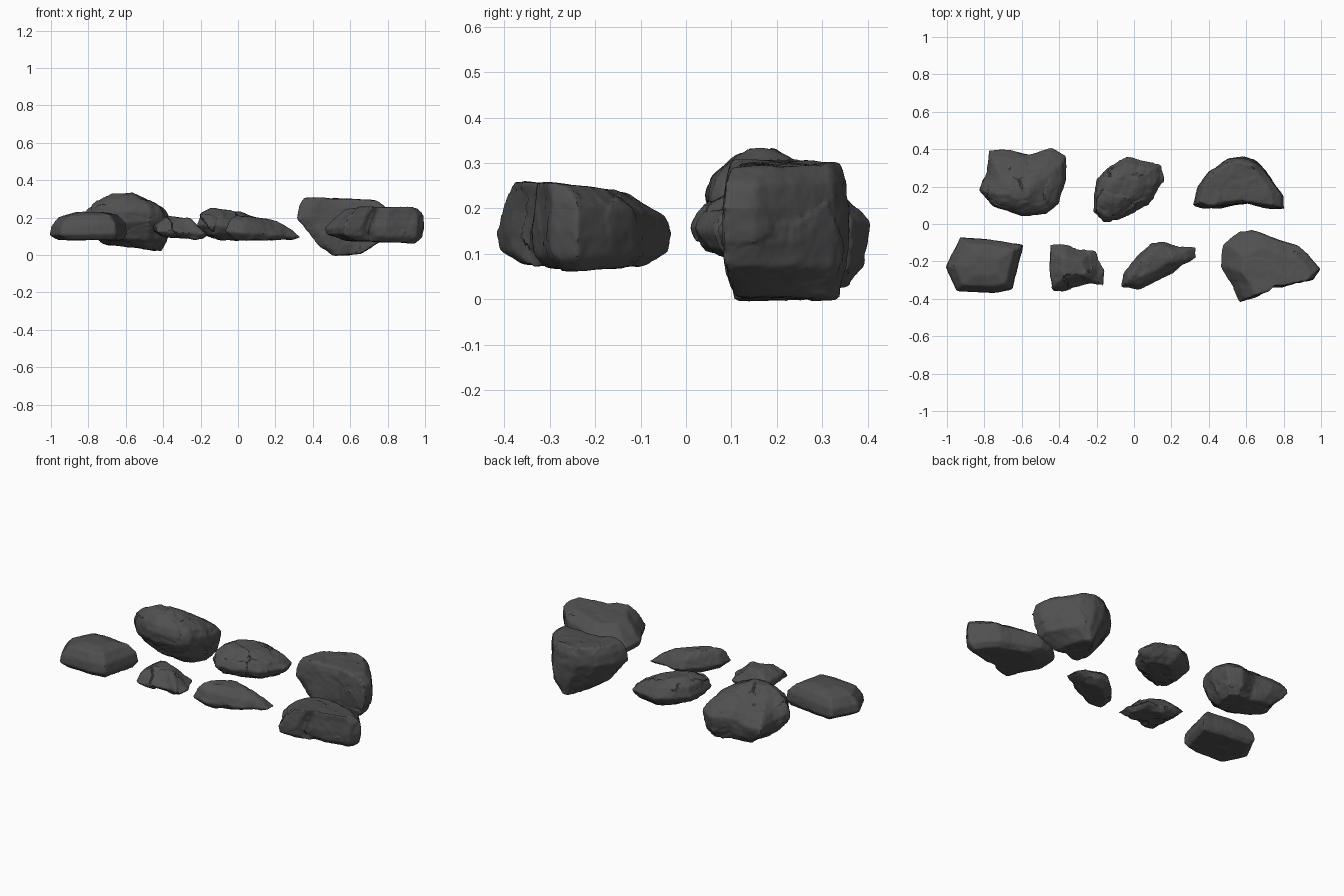
import bpy
import bmesh
from mathutils import Vector, noise

# Remove the default cube
default_cube = bpy.data.objects.get("Cube")
if default_cube:
    bpy.data.objects.remove(default_cube, do_unlink=True)

# Single dark stone colour
stone = bpy.data.materials.new("dark_grey_stone")
stone.use_nodes = True
stone_colour = (0.08, 0.08, 0.08, 1)
stone.diffuse_color = stone_colour
shader = stone.node_tree.nodes["Principled BSDF"]
shader.inputs["Base Color"].default_value = stone_colour
shader.inputs["Roughness"].default_value = 0.9


def loft(outline, rings):
    """Stack scaled copies of an outline; all sizes are in hundredths.

    Each ring is: width scale, depth scale, height, x shift, y shift,
    x tilt, y tilt.
    """
    points = [Vector(p) / 100 for p in outline]
    low = Vector([min(p[i] for p in points) for i in range(2)])
    high = Vector([max(p[i] for p in points) for i in range(2)])
    centre = (low + high) / 2
    bm = bmesh.new()
    loops = []
    for ring in rings:
        wide, deep, height, shift_x, shift_y, tilt_x, tilt_y = [v / 100 for v in ring]
        loop = []
        for p in points:
            dx = (p.x - centre.x) * wide
            dy = (p.y - centre.y) * deep
            loop.append(bm.verts.new((centre.x + dx + shift_x,
                                      centre.y + dy + shift_y,
                                      height + tilt_x * dx + tilt_y * dy)))
        loops.append(loop)
    count = len(points)
    for lower, upper in zip(loops, loops[1:]):
        for i in range(count):
            j = (i + 1) % count
            bm.faces.new((lower[i], lower[j], upper[j], upper[i]))
    bm.faces.new(loops[0][::-1])
    bm.faces.new(loops[-1])
    bmesh.ops.triangulate(bm, faces=bm.faces[:])
    bmesh.ops.recalc_face_normals(bm, faces=bm.faces[:])
    mesh = bpy.data.meshes.new("rock_mesh")
    bm.to_mesh(mesh)
    bm.free()
    return mesh


def chisel(mesh, roughness):
    """Break the surface into tilted facets with small ledges and dimples."""
    bm = bmesh.new()
    bm.from_mesh(mesh)
    bm.normal_update()
    moves = []
    for v in bm.verts:
        warped = v.co + noise.noise_vector(v.co * 9) * 0.02
        place = warped * 9
        cell = noise.voronoi(place)[1][0]
        facet = noise.noise_vector(cell * 3.7).dot(place - cell) * 0.012
        lumps = noise.fractal(v.co * 14, 0.8, 2.1, 4) * 0.005
        moves.append(v.normal * (facet + lumps) * roughness)
    for v, move in zip(bm.verts, moves):
        v.co += move
    bm.to_mesh(mesh)
    bm.free()


def build_rock(name, roughness, outline, rings):
    rock = bpy.data.objects.new(name, loft(outline, rings))
    bpy.context.collection.objects.link(rock)
    remesh = rock.modifiers.new("even_faces", "REMESH")
    remesh.mode = "VOXEL"
    remesh.voxel_size = 0.008
    soften = rock.modifiers.new("worn_edges", "SMOOTH")
    soften.factor = 0.5
    soften.iterations = 4
    graph = bpy.context.evaluated_depsgraph_get()
    mesh = bpy.data.meshes.new_from_object(rock.evaluated_get(graph))
    rock.modifiers.clear()
    rock.data = mesh
    chisel(mesh, roughness)
    mesh.materials.clear()
    mesh.materials.append(stone)
    bpy.ops.object.select_all(action="DESELECT")
    rock.select_set(True)
    bpy.context.view_layer.objects.active = rock
    bpy.ops.object.shade_smooth_by_angle(angle=0.6)


# Back row: blocky boulder, cracked middle stone, tall wedge
build_rock(
    "back_right_boulder", 0.9,
    [(-83, 18), (-75, 9), (-60, 4), (-47, 5), (-40, 11), (-38, 18), (-36, 23),
     (-36, 37), (-44, 41), (-56, 37), (-66, 40), (-78, 40), (-79, 28)],
    [(66, 52, 4, 3, 4, -12, 0), (86, 80, 9, 1, 2, -8, 0),
     (98, 97, 16, 0, 0, 0, -10), (99, 98, 20, 0, 0, 0, -18),
     (90, 85, 24, 0, -1, 0, -20), (60, 50, 29, -1, -4, 0, -14),
     (24, 18, 33, -2, -6, 0, 0)])

build_rock(
    "back_middle_rock", 1.1,
    [(-22, 6), (-16, 1), (-8, 2), (0, 6), (8, 10), (13, 18), (16, 23),
     (15, 32), (5, 34), (-3, 36), (-13, 31), (-20, 24), (-22, 14)],
    [(50, 50, 8, 3, 2, 0, 0), (85, 85, 11, 1, 0, 0, 0),
     (100, 100, 15, 0, 0, -5, 0), (85, 82, 20, -1, 0, -12, 0),
     (45, 42, 24, -3, 0, -10, 0)])

build_rock(
    "back_left_wedge", 0.7,
    [(31, 10), (38, 8), (50, 10), (60, 11), (70, 9), (80, 8), (80, 15),
     (73, 25), (66, 33), (58, 36), (50, 35), (40, 28), (34, 20)],
    [(30, 84, 0, 3, 0, 8, 0), (68, 95, 6, 4, 0, 8, 0),
     (87, 99, 13, 2, 0, 0, 0), (100, 100, 20, 0, 0, 0, 0),
     (95, 95, 26, 0, 0, -2, 0), (79, 85, 30, -1, 0, -4, 0)])

# Front row: smooth slab, rough chip, long shard, broad boulder
build_rock(
    "front_right_slab", 0.4,
    [(-101, -23), (-95, -36), (-75, -37), (-65, -35), (-59, -11), (-78, -8),
     (-93, -7)],
    [(84, 84, 8, 1, 0, 0, 0), (100, 100, 11, 0, 0, 2, 0),
     (96, 96, 16, 0, 0, 4, 0), (76, 76, 21, 0, 0, 4, 0),
     (34, 34, 23, 1, 0, 0, 0)])

build_rock(
    "front_rough_chip", 1.0,
    [(-44, -36), (-38, -36), (-30, -34), (-23, -32), (-16, -33), (-15, -25),
     (-18, -20), (-20, -14), (-30, -13), (-36, -11), (-45, -11), (-45, -24)],
    [(70, 70, 9, 1, 0, -6, 0), (100, 100, 12, 0, 0, -6, 0),
     (84, 82, 15, -2, 0, -12, 0), (40, 40, 20, -2, 0, -10, 0)])

build_rock(
    "front_long_shard", 0.8,
    [(-7, -34), (3, -35), (12, -31), (20, -27), (27, -22), (34, -18),
     (33, -12), (24, -12), (16, -9), (9, -10), (2, -17), (-6, -27)],
    [(75, 70, 8, 0, 0, 0, 0), (100, 100, 11, 0, 0, -8, 0),
     (82, 80, 16, -1, 0, -18, 0), (48, 45, 20, -4, 0, -14, 0)])

build_rock(
    "front_left_boulder", 0.5,
    [(46, -23), (52, -33), (56, -42), (66, -39), (71, -34), (79, -34),
     (86, -32), (96, -30), (100, -24), (93, -16), (87, -11), (79, -9),
     (63, -3), (56, -4), (47, -11)],
    [(70, 70, 7, 3, 0, -4, 0), (95, 96, 10, 0, 0, -4, 0),
     (99, 100, 15, 0, 0, 2, 0), (91, 92, 20, 2, 0, 5, -8),
     (70, 64, 25, 4, -3, 2, -10)])
